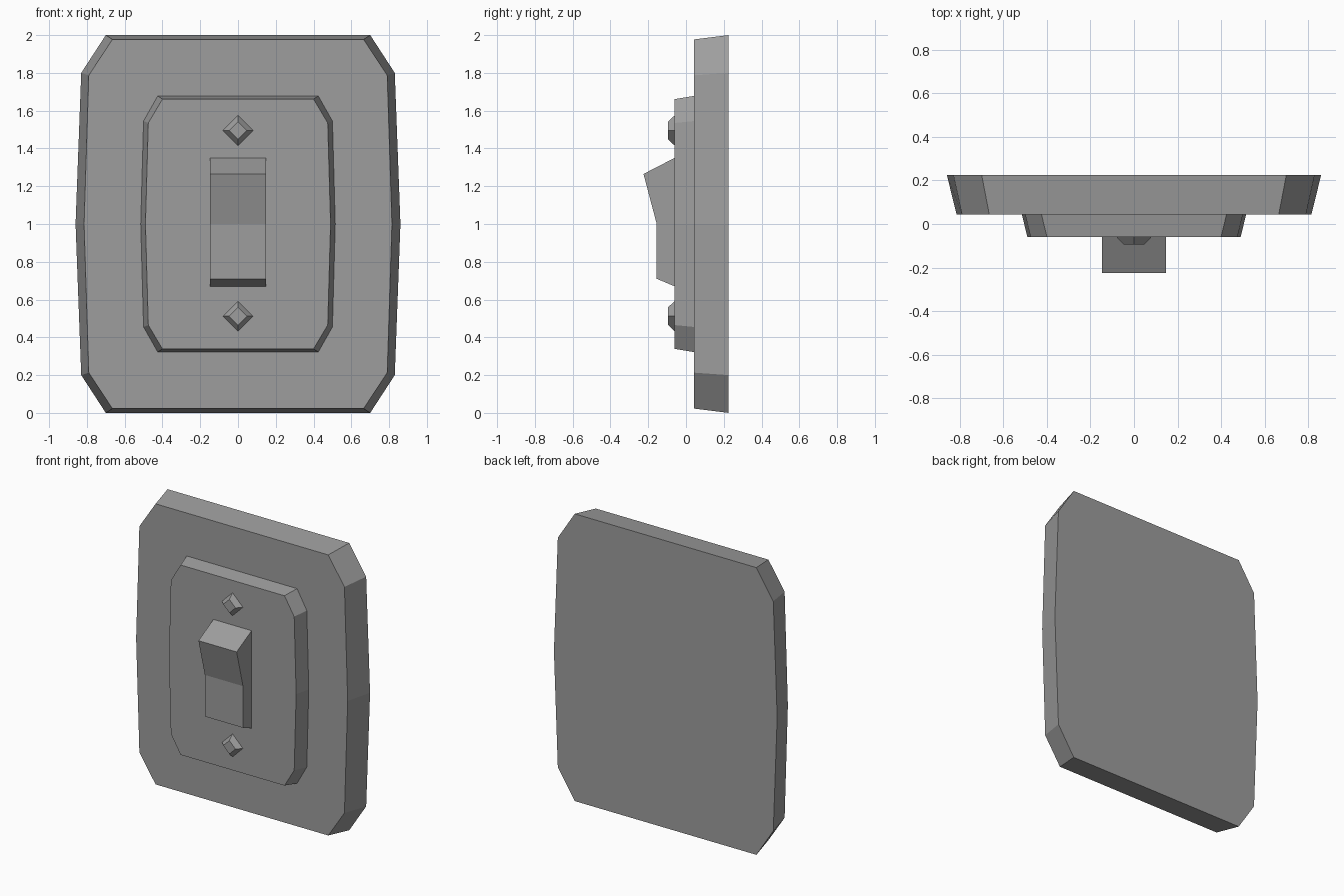
import bpy, bmesh

if "Cube" in bpy.data.objects:
    bpy.data.objects.remove(bpy.data.objects["Cube"])

# Dark grey shared by all parts
grey = bpy.data.materials.new("dark_grey")
grey.diffuse_color = (0.34, 0.34, 0.34, 1)
grey.use_nodes = True
grey.node_tree.nodes["Principled BSDF"].inputs["Base Color"].default_value = grey.diffuse_color


def loft(name, rings):
    """Solid skinned between (x, y, z) rings with equal point counts."""
    bm = bmesh.new()
    loops = [[bm.verts.new(p) for p in ring] for ring in rings]
    n = len(loops[0])
    for a, b in zip(loops, loops[1:]):
        for i in range(n):
            j = (i + 1) % n
            bm.faces.new((a[i], a[j], b[j], b[i]))
    bm.faces.new(loops[0])
    bm.faces.new(loops[-1])
    bmesh.ops.recalc_face_normals(bm, faces=bm.faces)
    mesh = bpy.data.meshes.new(name)
    bm.to_mesh(mesh)
    bm.free()
    mesh.materials.append(grey)
    obj = bpy.data.objects.new(name, mesh)
    bpy.context.collection.objects.link(obj)
    return obj


def plate_ring(y, top, corner, side):
    """Ten-sided outline mirrored about x = 0 and z = 1, from its upper right points."""
    right = [top, corner, (side, 0), (corner[0], -corner[1]), (top[0], -top[1])]
    outline = right + [(-x, z) for x, z in reversed(right)]
    return [(x, y, 1 + z) for x, z in outline]


def diamond_ring(y, z, r):
    return [(r, y, z), (0, y, z + r), (-r, y, z), (0, y, z - r)]


# Wall plate
loft("back_plate", [
    plate_ring(0.225, (0.70, 1.0), (0.83, 0.80), 0.86),
    plate_ring(0.043, (0.665, 0.977), (0.79, 0.787), 0.815),
])

# Raised face plate
loft("face_plate", [
    plate_ring(0.043, (0.425, 0.678), (0.50, 0.545), 0.515),
    plate_ring(-0.06, (0.40, 0.661), (0.475, 0.535), 0.49),
])

# Rocker, extruded across x from its side profile (y, z)
profile = [(-0.06, 1.35), (-0.225, 1.265), (-0.155, 1.0), (-0.155, 0.71), (-0.06, 0.67)]
loft("rocker_switch", [[(x, y, z) for y, z in profile] for x in (-0.147, 0.147)])

# Four-sided screw heads
for name, z in (("upper_screw", 1.495), ("lower_screw", 0.512)):
    loft(name, [diamond_ring(-0.06, z, 0.08), diamond_ring(-0.095, z, 0.047)])
